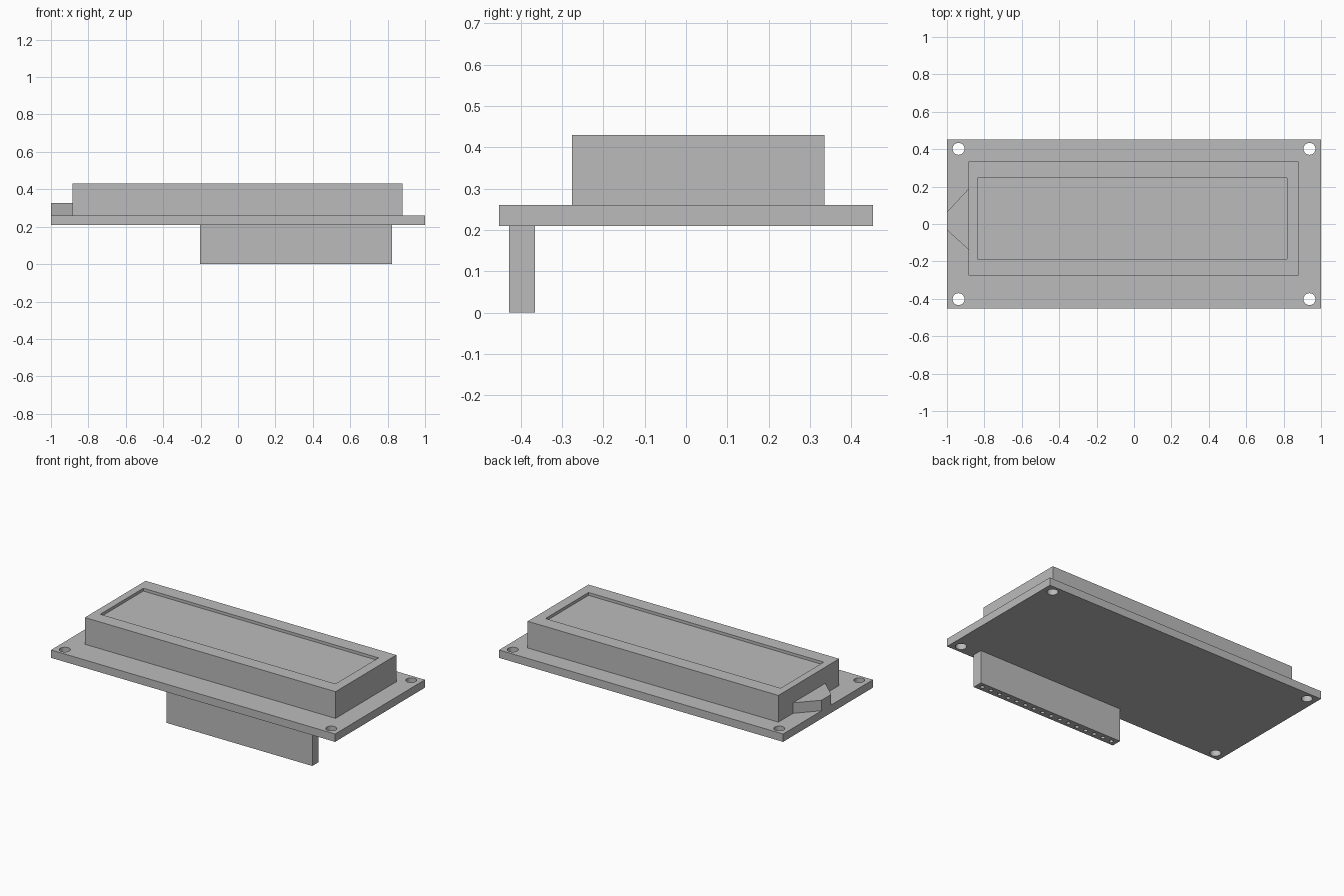
import bpy, bmesh
from math import radians
from mathutils import Matrix, Vector

if "Cube" in bpy.data.objects:
    bpy.data.objects.remove(bpy.data.objects["Cube"])

grey = bpy.data.materials.new("plain grey")
grey.use_nodes = True
grey.diffuse_color = (0.5, 0.5, 0.5, 1)
grey.node_tree.nodes["Principled BSDF"].inputs["Base Color"].default_value = (0.5, 0.5, 0.5, 1)


def make_object(name, bm):
    mesh = bpy.data.meshes.new(name)
    bmesh.ops.recalc_face_normals(bm, faces=bm.faces)
    bm.to_mesh(mesh)
    bm.free()
    mesh.materials.append(grey)
    obj = bpy.data.objects.new(name, mesh)
    bpy.context.collection.objects.link(obj)
    return obj


def box(name, low, high):
    low, high = Vector(low), Vector(high)
    bm = bmesh.new()
    bmesh.ops.create_cube(bm, size=1, matrix=Matrix.Translation((low + high) / 2)
                          @ Matrix.Diagonal((*(high - low), 1)))
    return make_object(name, bm)


def prism(name, outline, bottom, top):
    bm = bmesh.new()
    face = bm.faces.new([bm.verts.new((x, y, bottom)) for x, y in outline])
    new = bmesh.ops.extrude_face_region(bm, geom=[face])["geom"]
    bmesh.ops.translate(bm, vec=(0, 0, top - bottom),
                        verts=[v for v in new if isinstance(v, bmesh.types.BMVert)])
    return make_object(name, bm)


def cylinders(name, centres, radius, bottom, top, sides):
    bm = bmesh.new()
    for x, y in centres:
        bmesh.ops.create_cone(bm, cap_ends=True, segments=sides, radius1=radius, radius2=radius,
                              depth=top - bottom,
                              matrix=Matrix.Translation((x, y, (bottom + top) / 2)))
    return make_object(name, bm)


def cut(obj, cutter):
    cutter.hide_render = True
    mod = obj.modifiers.new("cut", "BOOLEAN")
    mod.operation, mod.solver, mod.object = "DIFFERENCE", "EXACT", cutter
    bpy.ops.object.select_all(action="DESELECT")
    bpy.context.view_layer.objects.active = obj
    obj.select_set(True)
    bpy.ops.object.modifier_apply(modifier=mod.name)
    bpy.ops.object.shade_smooth_by_angle(angle=radians(35))
    bpy.data.objects.remove(cutter)


BOARD_BOTTOM, BOARD_TOP = 0.21, 0.26

# Circuit board with four mounting holes
board = box("circuit_board", (-1, -0.452, BOARD_BOTTOM), (1, 0.452, BOARD_TOP))
corners = [(x, y) for x in (-0.938, 0.938) for y in (-0.402, 0.402)]
cut(board, cylinders("hole_cutter", corners, 0.032, 0.1, 0.4, 32))

# Display frame with a shallow window recess
frame = box("display_frame", (-0.885, -0.276, BOARD_TOP), (0.88, 0.335, 0.43))
cut(frame, box("window_cutter", (-0.838, -0.188, 0.412), (0.818, 0.245, 0.5)))

# Tapered backlight tab at the side of the frame
prism("backlight_tab", [(-0.885, -0.137), (-0.885, 0.188), (-1, 0.064), (-1, -0.032)],
      BOARD_TOP, 0.327)

# Socket strip under the board with a row of blind pin holes
header = box("pin_socket", (-0.203, -0.428, 0), (0.823, -0.365, BOARD_BOTTOM))
sockets = [(0.31 + (i - 7.5) * 0.0635, -0.397) for i in range(16)]
cut(header, cylinders("socket_cutter", sockets, 0.012, -0.05, 0.15, 16))
